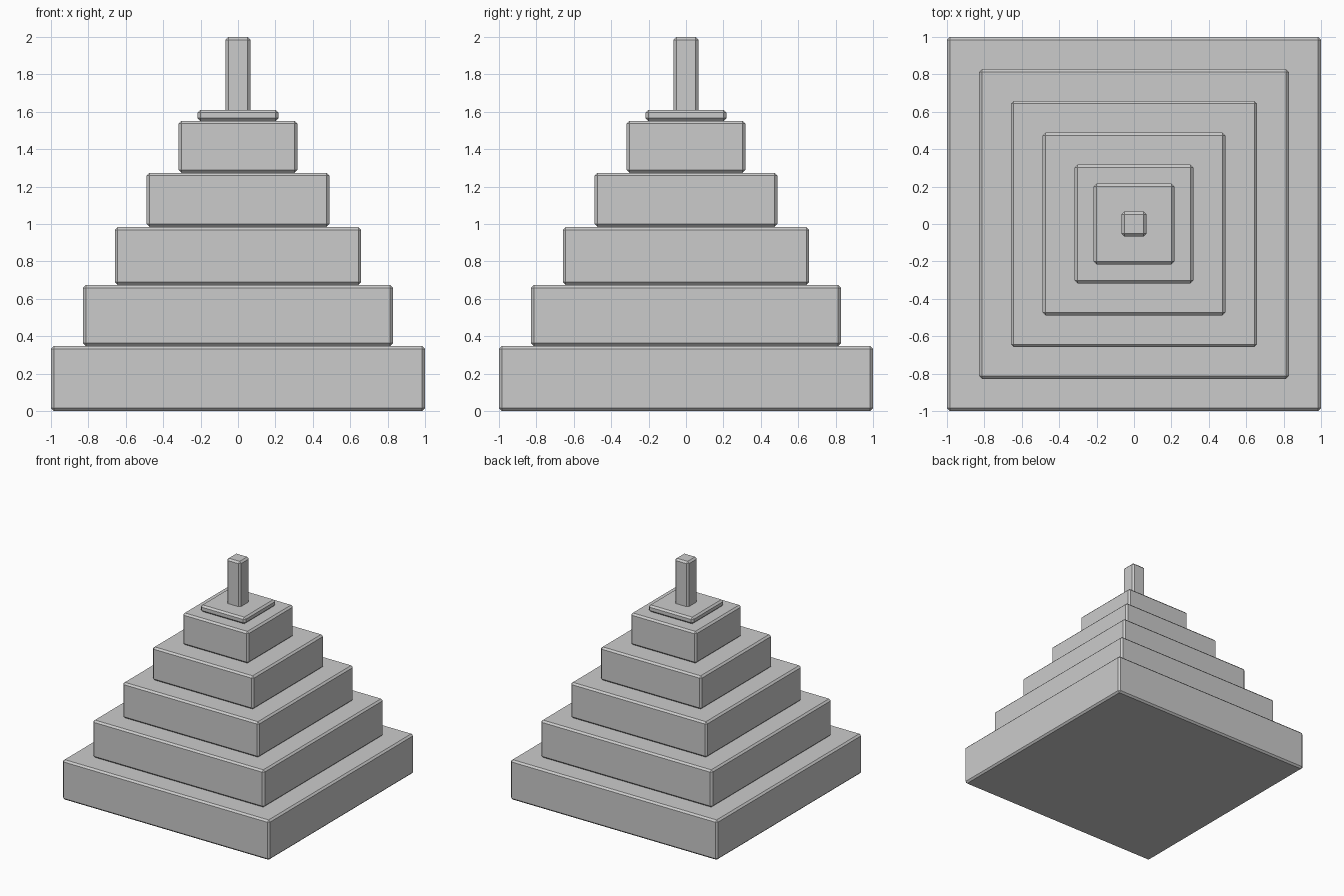
import bpy

if "Cube" in bpy.data.objects:
    bpy.data.objects.remove(bpy.data.objects["Cube"])


def block(name, half, z0, z1, chamfer=0.015):
    """Square slab with chamfered edges."""
    bpy.ops.mesh.primitive_cube_add(size=1, location=(0, 0, (z0 + z1) / 2))
    ob = bpy.context.object
    ob.name = name
    ob.scale = (2 * half, 2 * half, z1 - z0)
    bpy.ops.object.transform_apply(location=False, rotation=False, scale=True)
    mod = ob.modifiers.new("chamfer", 'BEVEL')
    mod.width = chamfer
    mod.segments = 1
    return ob


# Stepped tiers, each narrower than the one below
levels = [0, 0.348, 0.674, 0.984, 1.274, 1.551]
halves = [1.0, 0.828, 0.658, 0.488, 0.317]
for i, half in enumerate(halves):
    block(f"tier_{i + 1}", half, levels[i], levels[i + 1])

# Thin cap slab and the post standing on it
block("cap_slab", 0.216, 1.551, 1.61)
block("top_post", 0.067, 1.59, 2.0)
